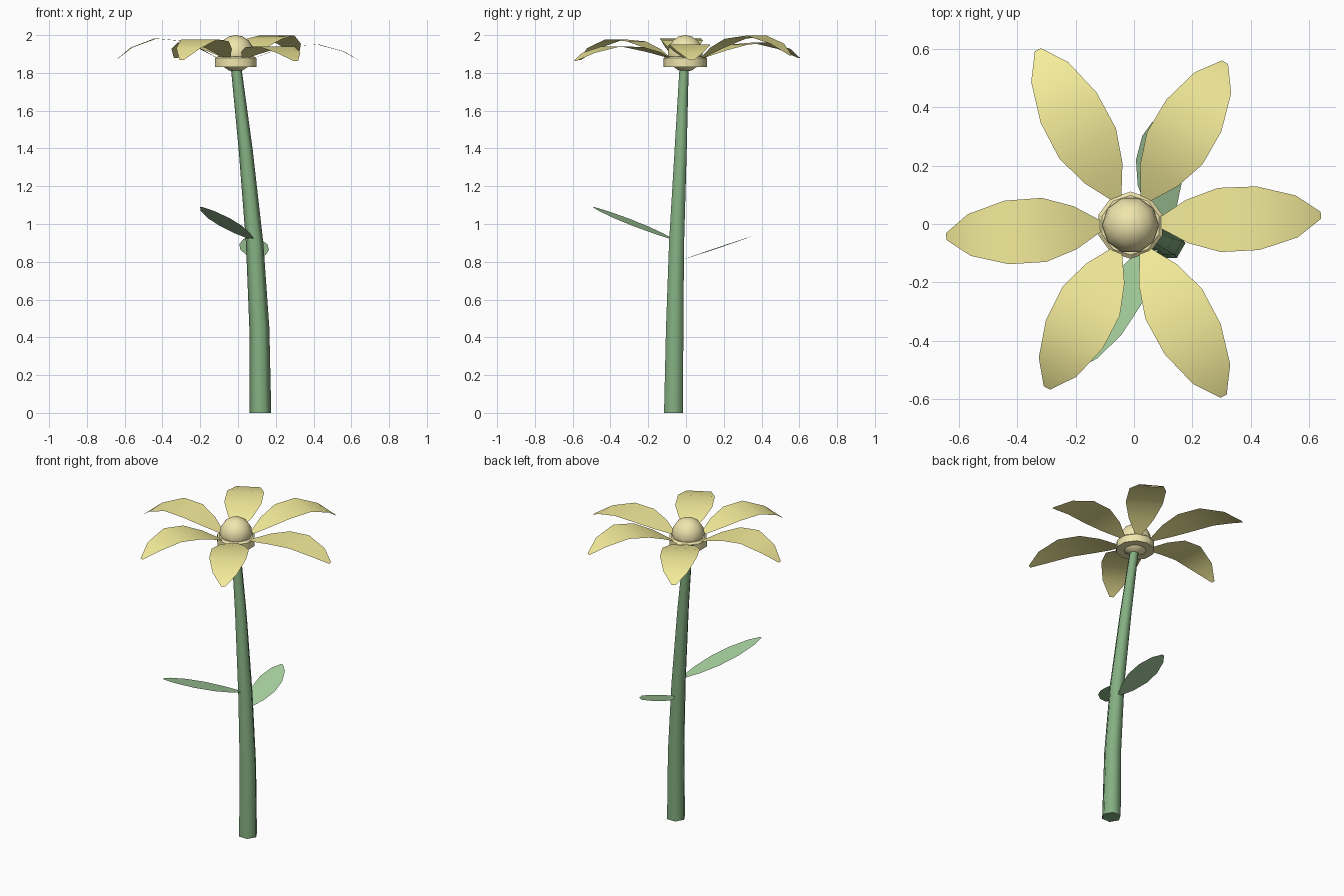
import bpy
from math import sin, cos, pi, radians
from mathutils import Vector

if "Cube" in bpy.data.objects:
    bpy.data.objects.remove(bpy.data.objects["Cube"])


def material(name, rgb):
    m = bpy.data.materials.new(name)
    m.diffuse_color = (*rgb, 1)
    m.use_nodes = True
    m.node_tree.nodes["Principled BSDF"].inputs["Base Color"].default_value = m.diffuse_color
    return m


STEM = material("stem_green", (0.23, 0.43, 0.22))
LEAF = material("leaf_green", (0.38, 0.62, 0.34))
PETAL = material("petal_yellow", (0.92, 0.85, 0.33))
HEART = material("heart_yellow", (0.87, 0.79, 0.42))


def make(name, verts, faces, mat, smooth=lambda f: True):
    me = bpy.data.meshes.new(name)
    me.from_pydata(verts, [], faces)
    me.materials.append(mat)
    for p in me.polygons:
        p.use_smooth = smooth(p)
    ob = bpy.data.objects.new(name, me)
    bpy.context.collection.objects.link(ob)
    return ob


def loft(name, rings, sides, turn, mat, smooth):
    """Skin horizontal rings given as (x, y, z, radius), capped at both ends."""
    verts, faces = [], []
    for x, y, z, r in rings:
        for i in range(sides):
            a = turn + 2 * pi * i / sides
            verts.append((x + r * cos(a), y + r * sin(a), z))
    for k in range(len(rings) - 1):
        for i in range(sides):
            j = (i + 1) % sides
            faces.append((k * sides + i, k * sides + j,
                          (k + 1) * sides + j, (k + 1) * sides + i))
    faces.append(tuple(reversed(range(sides))))
    faces.append(tuple(range(len(verts) - sides, len(verts))))
    return make(name, verts, faces, mat, smooth)


def blade(name, spine, side, widths, mat):
    """Thin strip along a spine, widened both ways along the side vector."""
    verts, faces = [], []
    for p, w in zip(spine, widths):
        verts += [p + side * w, p - side * w]
    for k in range(len(spine) - 1):
        a = 2 * k
        faces.append((a, a + 1, a + 3, a + 2))
    return make(name, verts, faces, mat)


# Leaning, tapering six-sided stem
loft("stem", [(0.118, -0.066, 0, 0.058), (0.113, -0.06, 0.45, 0.053),
              (0.088, -0.05, 0.9, 0.046), (0.04, -0.028, 1.4, 0.037),
              (-0.01, -0.01, 1.83, 0.028)],
     6, 0, STEM, lambda p: len(p.vertices) == 4 and abs(p.normal.z) < 0.5)

# Flower heart: ten-sided ball sitting in a collar
CX, CY = -0.012, -0.004
loft("collar", [(CX, CY, 1.832, 0.06), (CX, CY, 1.832, 0.115), (CX, CY, 1.878, 0.115),
                (CX, CY, 1.888, 0.102), (CX, CY, 1.888, 0.06)],
     10, pi / 10, HEART, lambda p: abs(p.normal.z) < 0.3)
bpy.ops.mesh.primitive_uv_sphere_add(segments=10, ring_count=8, radius=0.097,
                                     location=(CX, CY, 1.903), rotation=(0, 0, pi / 10))
ball = bpy.context.object
ball.name = "heart"
ball.data.materials.append(HEART)
bpy.ops.object.shade_smooth()

# Six drooping petals: heading, tip radius, arch height, tip height
radii = [0.0, 0.17, 0.37, 0.61, 0.85, 1.0]
arch = [0, 0.47, 0.87, 1, 0.58, 0]
petal_w = [0.018, 0.074, 0.110, 0.109, 0.072, 0.012]
for n, (deg, reach, rise, tip) in enumerate([
        (2.6, 0.653, 0.078, 1.867), (59.7, 0.642, 0.11, 1.892),
        (118, 0.676, 0.08, 1.88), (183.9, 0.633, 0.108, 1.87),
        (243, 0.631, 0.105, 1.868), (298.4, 0.671, 0.072, 1.862)]):
    a = radians(deg)
    out, side = Vector((cos(a), sin(a), 0)), Vector((-sin(a), cos(a), 0))
    spine = []
    for t, h in zip(radii, arch):
        p = Vector((CX, 0, 0)) + out * (0.10 + (reach - 0.10) * t)
        p.z = 1.88 + (tip - 1.88) * t + rise * h
        spine.append(p)
    blade(f"petal_{n + 1}", spine, side, petal_w, PETAL)

# Two flat leaves rising from the stem
leaf_t = [0, 0.2, 0.42, 0.66, 0.88, 1]
leaf_w = [0.12, 0.68, 1, 0.98, 0.6, 0.1]
for name, start, end, w in [
        ("front_leaf", (0.08, -0.06, 0.915), (-0.195, -0.49, 1.09), 0.07),
        ("back_leaf", (0.102, -0.015, 0.812), (0.07, 0.35, 0.935), 0.076)]:
    s, e = Vector(start), Vector(end)
    side = (e - s).cross(Vector((0, 0, 1))).normalized() * -w
    blade(name, [s.lerp(e, t) for t in leaf_t], side, leaf_w, LEAF)
